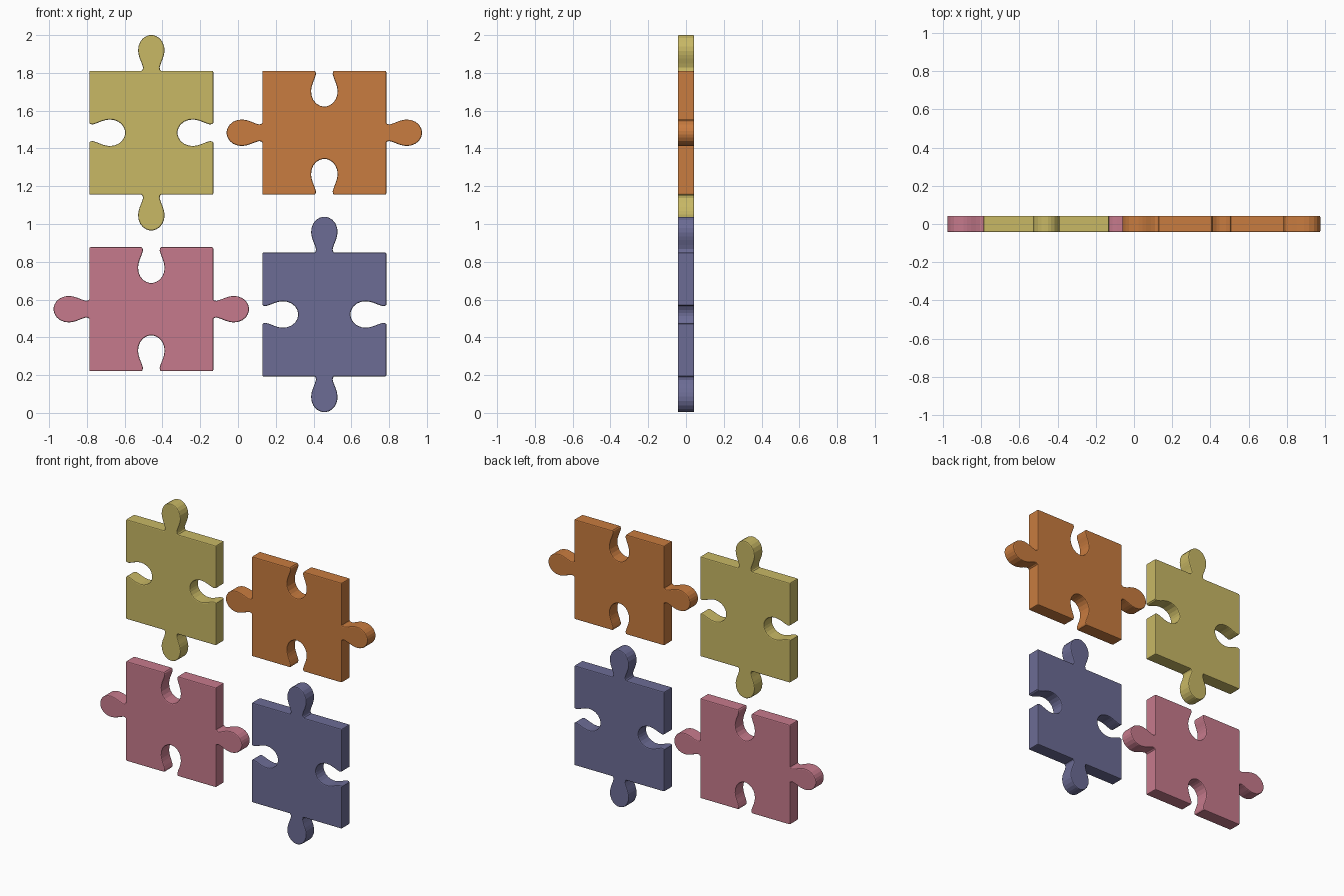
import bpy, bmesh
from mathutils import Matrix, Vector

if "Cube" in bpy.data.objects:
    bpy.data.objects.remove(bpy.data.objects["Cube"])

HALF = 0.328      # half side of the square body
THICK = 0.043     # half thickness
BEVEL = 0.006
# knob / socket profile: (distance from the side, half width)
PROFILE = [(0, .051), (.006, .046), (.018, .044), (.04, .051), (.065, .061), (.085, .067),
           (.105, .070), (.13, .068), (.155, .058), (.173, .043), (.184, .025), (.189, .009)]


def material(name, rgb):
    m = bpy.data.materials.new(name)
    m.diffuse_color = (*rgb, 1)
    m.use_nodes = True
    m.node_tree.nodes["Principled BSDF"].inputs["Base Color"].default_value = m.diffuse_color
    return m


def outline(signs):
    """Counter-clockwise outline; signs for bottom, right, top, left: +1 knob, -1 socket."""
    pts = []
    for k, s in enumerate(signs):
        side = [(-HALF, -HALF)]
        side += [(-w, -HALF - s * d) for d, w in PROFILE]
        side += [(w, -HALF - s * d) for d, w in reversed(PROFILE)]
        rot = Matrix.Rotation(k * 1.5707963268, 2)
        pts += [rot @ Vector(p) for p in side]
    return pts


def piece(name, centre, signs, mat):
    bm = bmesh.new()
    # extruded slab
    face = bm.faces.new([bm.verts.new((p.x, -THICK, p.y)) for p in outline(signs)])
    ext = bmesh.ops.extrude_face_region(bm, geom=[face], use_keep_orig=True)
    moved = [g for g in ext["geom"] if isinstance(g, bmesh.types.BMVert)]
    bmesh.ops.translate(bm, verts=moved, vec=(0, 2 * THICK, 0))
    bmesh.ops.recalc_face_normals(bm, faces=bm.faces)
    # softened rims and square corners
    edges = []
    for e in bm.edges:
        a, b = (v.co for v in e.verts)
        rim = abs(a.y - b.y) < 1e-5
        corner = abs(abs(a.x) - HALF) < 1e-4 and abs(abs(a.z) - HALF) < 1e-4
        if rim or corner:
            edges.append(e)
    bmesh.ops.bevel(bm, geom=edges, offset=BEVEL, segments=2, profile=0.5, affect='EDGES')
    me = bpy.data.meshes.new(name)
    bm.to_mesh(me)
    bm.free()
    me.materials.append(mat)
    ob = bpy.data.objects.new(name, me)
    ob.location = (centre[0], 0, centre[1])
    bpy.context.collection.objects.link(ob)


UPRIGHT = (1, -1, 1, -1)     # knobs above and below
SIDEWAYS = (-1, 1, -1, 1)    # knobs left and right

piece("yellow_puzzle_piece", (-.459, 1.483), UPRIGHT, material("yellow", (.58, .48, .13)))
piece("orange_puzzle_piece", (.457, 1.483), SIDEWAYS, material("orange", (.58, .20, .05)))
piece("pink_puzzle_piece", (-.459, .549), SIDEWAYS, material("pink", (.565, .195, .262)))
piece("blue_puzzle_piece", (.457, .521), UPRIGHT, material("slate blue", (.15, .15, .30)))
